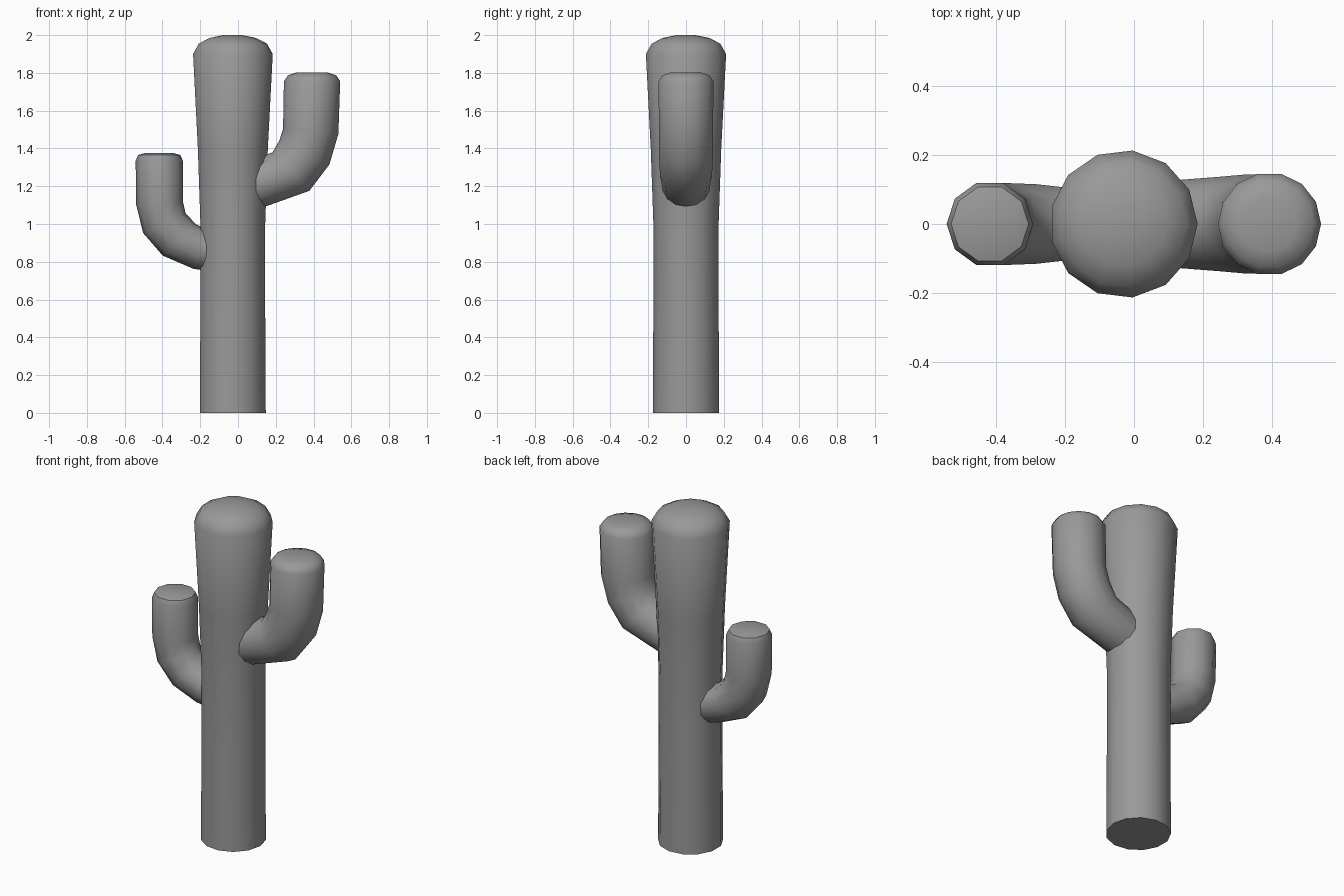
import bpy, bmesh, math
from mathutils import Vector

cube = bpy.data.objects.get("Cube")
if cube:
    bpy.data.objects.remove(cube, do_unlink=True)

grey = bpy.data.materials.new("plain_grey")
grey.use_nodes = True
grey.diffuse_color = (0.32, 0.32, 0.32, 1)
grey.node_tree.nodes["Principled BSDF"].inputs["Base Color"].default_value = (0.32, 0.32, 0.32, 1)


def stem(name, sections, sides):
    """Loft rings along a path in the XZ plane: (x, z, heading in degrees, radius)."""
    bm = bmesh.new()
    rings = []
    for x, z, heading, radius in sections:
        a = math.radians(heading)
        across = Vector((math.sin(a), 0, -math.cos(a)))
        side = Vector((0, 1, 0))
        ring = []
        for i in range(sides):
            t = math.tau * i / sides
            ring.append(bm.verts.new(Vector((x, 0, z)) + radius * (across * math.cos(t) + side * math.sin(t))))
        rings.append(ring)
    for low, high in zip(rings, rings[1:]):
        for i in range(sides):
            j = (i + 1) % sides
            bm.faces.new((low[i], low[j], high[j], high[i]))
    bm.faces.new(rings[0][::-1])
    bm.faces.new(rings[-1])
    bmesh.ops.recalc_face_normals(bm, faces=bm.faces)
    mesh = bpy.data.meshes.new(name)
    bm.to_mesh(mesh)
    bm.free()
    mesh.materials.append(grey)
    obj = bpy.data.objects.new(name, mesh)
    bpy.context.collection.objects.link(obj)
    bpy.ops.object.select_all(action='DESELECT')
    obj.select_set(True)
    bpy.context.view_layer.objects.active = obj
    bpy.ops.object.shade_smooth_by_angle(angle=math.radians(42))
    return obj


# Trunk, flaring towards a rounded crown
stem("trunk", [(-0.03, z, 90, r) for z, r in (
    (0, 0.177), (0.55, 0.174), (1.0, 0.174), (1.4, 0.188), (1.9, 0.214),
    (1.955, 0.183), (1.985, 0.125), (2.0, 0.05))], 13)

# Taller arm on the left
stem("left_arm", [
    (0.06, 1.195, 15, 0.125), (0.13, 1.225, 18, 0.13), (0.28, 1.277, 44, 0.141),
    (0.352, 1.38, 64, 0.147), (0.385, 1.49, 85, 0.147), (0.392, 1.755, 90, 0.149),
    (0.392, 1.787, 90, 0.128), (0.392, 1.803, 90, 0.08)], 14)

# Shorter arm on the right
stem("right_arm", [
    (-0.12, 0.845, 165, 0.1), (-0.2, 0.867, 160, 0.11), (-0.31, 0.915, 133, 0.121),
    (-0.39, 1.005, 115, 0.124), (-0.415, 1.11, 94, 0.124), (-0.417, 1.335, 90, 0.125),
    (-0.417, 1.365, 90, 0.112), (-0.417, 1.377, 90, 0.07)], 10)
